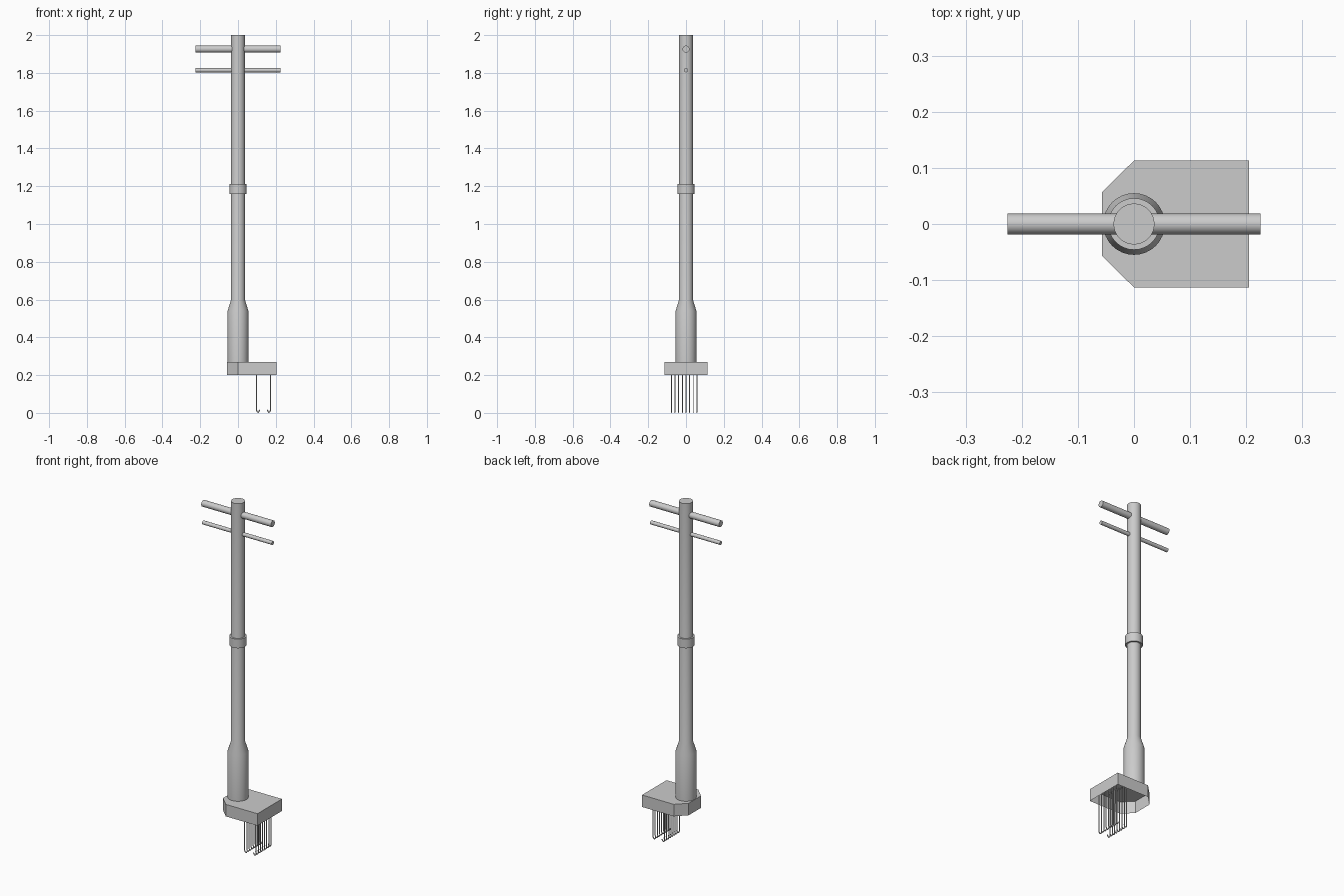
import bpy, bmesh, math

if "Cube" in bpy.data.objects:
    bpy.data.objects.remove(bpy.data.objects["Cube"])


def finish(name, bm, smooth=True):
    bmesh.ops.recalc_face_normals(bm, faces=bm.faces[:])
    mesh = bpy.data.meshes.new(name)
    bm.to_mesh(mesh)
    bm.free()
    obj = bpy.data.objects.new(name, mesh)
    bpy.context.collection.objects.link(obj)
    if smooth:
        bpy.context.view_layer.objects.active = obj
        obj.select_set(True)
        bpy.ops.object.shade_smooth_by_angle(angle=math.radians(25))
        obj.select_set(False)
    return obj


def lathe(name, profile, sides=32):
    """Spin a (radius, z) profile around the z axis."""
    bm = bmesh.new()
    verts = [bm.verts.new((r, 0, z)) for r, z in profile]
    edges = [bm.edges.new(p) for p in zip(verts, verts[1:])]
    bmesh.ops.spin(bm, geom=verts + edges, axis=(0, 0, 1), cent=(0, 0, 0),
                   angle=math.tau, steps=sides, use_duplicate=False)
    bmesh.ops.remove_doubles(bm, verts=bm.verts[:], dist=1e-5)
    return finish(name, bm)


def crossbar(name, radius, z):
    bpy.ops.mesh.primitive_cylinder_add(vertices=24, radius=radius, depth=0.45,
                                        location=(0, 0, z),
                                        rotation=(0, math.pi / 2, 0))
    bar = bpy.context.object
    bar.name = name
    bpy.ops.object.shade_smooth_by_angle(angle=math.radians(30))


# Pole with tapered lower sleeve
lathe("pole", [(0, 0.27), (0.055, 0.27), (0.055, 0.54), (0.0365, 0.6),
               (0.0365, 2.0), (0, 2.0)])

# Collar halfway up
lathe("collar", [(0.036, 1.16), (0.046, 1.16), (0.046, 1.213), (0.036, 1.213)])

# Two crossbars near the top
crossbar("upper_crossbar", 0.0185, 1.926)
crossbar("lower_crossbar", 0.011, 1.814)

# Head housing: chamfered plate outline, open underneath
half = [(0.205, 0.113), (0, 0.113), (-0.057, 0.057)]
outline = half + [(x, -y) for x, y in reversed(half)]
bm = bmesh.new()
top = bm.faces.new([bm.verts.new((x, y, 0.27)) for x, y in outline])
skirt = bmesh.ops.extrude_edge_only(bm, edges=top.edges[:])["geom"]
for v in skirt:
    if isinstance(v, bmesh.types.BMVert):
        v.co.z = 0.2
housing = finish("head_housing", bm, smooth=False)
if housing.data.polygons[0].normal.z < 0:
    housing.data.flip_normals()

# Two rows of hooked tines, hooks facing each other
hook = [(0, 0.27), (0, 0.014), (0.003, 0.006), (0.008, 0.003),
        (0.013, 0.007), (0.017, 0.016)]
for row, (x0, side) in {"inner": (0.098, 1), "outer": (0.172, -1)}.items():
    curve = bpy.data.curves.new(row + "_tines", "CURVE")
    curve.dimensions = "3D"
    curve.bevel_depth = 0.003
    curve.bevel_resolution = 1
    curve.use_fill_caps = True
    for i in range(8):
        spline = curve.splines.new("POLY")
        spline.points.add(len(hook) - 1)
        for p, (dx, z) in zip(spline.points, hook):
            p.co = (x0 + side * dx, -0.078 + i * 0.0194, z, 1)
    bpy.context.collection.objects.link(
        bpy.data.objects.new(row + "_tines", curve))

# Centre the whole model on x (already symmetric about the crossbars)
